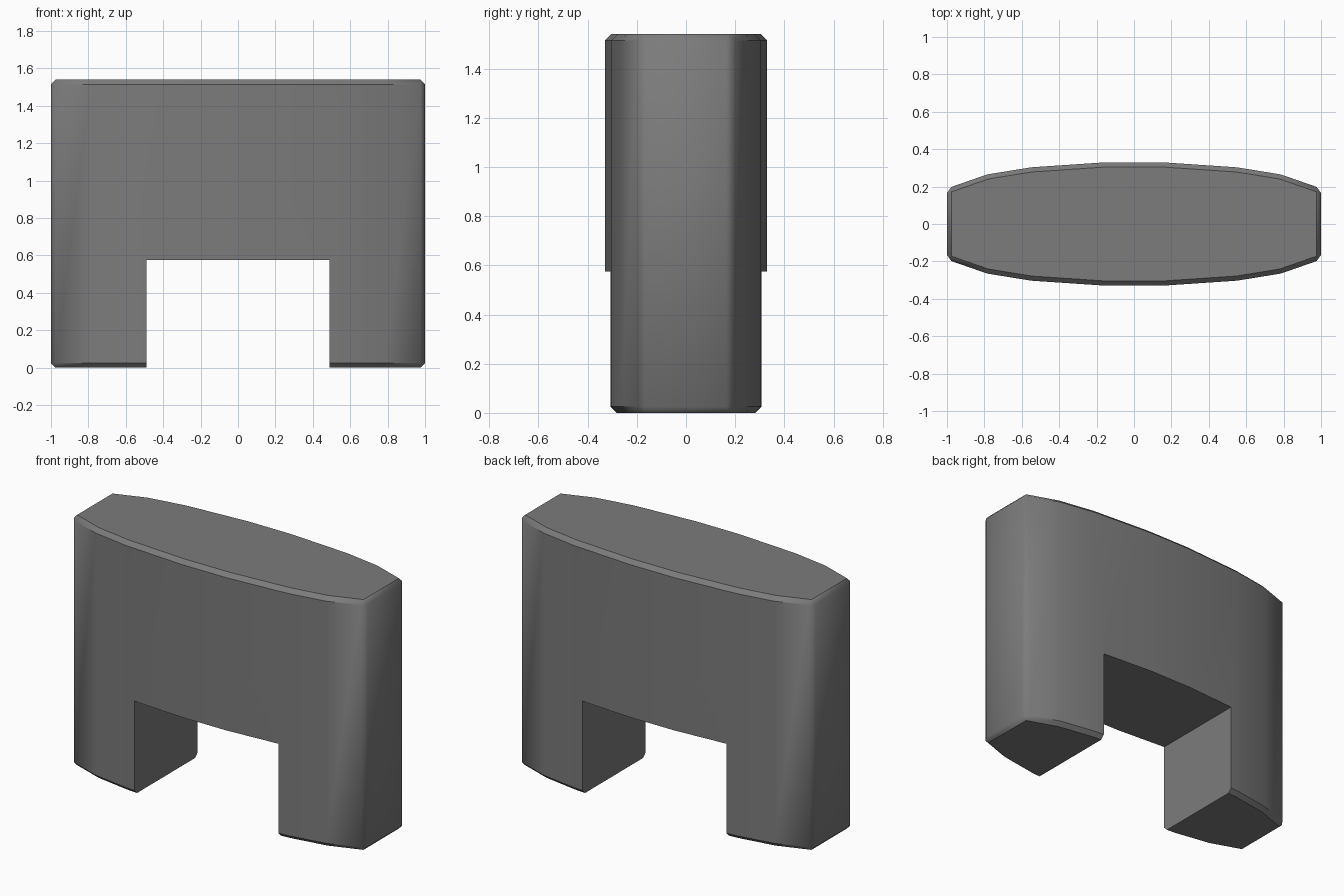
import bpy
import bmesh
import math

cube = bpy.data.objects.get("Cube")
if cube:
    bpy.data.objects.remove(cube, do_unlink=True)

HEIGHT, CHAMFER = 1.54, 0.025
NOTCH_HALF, NOTCH_TOP = 0.49, 0.575

grey = bpy.data.materials.new("mid grey")
grey.use_nodes = True
grey.diffuse_color = (0.2, 0.2, 0.2, 1)
grey.node_tree.nodes["Principled BSDF"].inputs["Base Color"].default_value = grey.diffuse_color


def make_object(name, bm):
    bmesh.ops.recalc_face_normals(bm, faces=bm.faces)
    mesh = bpy.data.meshes.new(name)
    bm.to_mesh(mesh)
    bm.free()
    mesh.materials.append(grey)
    obj = bpy.data.objects.new(name, mesh)
    bpy.context.collection.objects.link(obj)
    return obj


# Bowed outline: one quarter, mirrored to all four
quarter = [(1.0, 0.19), (0.785, 0.265), (0.55, 0.303), (0.15, 0.33)]
half = quarter + [(-x, y) for x, y in reversed(quarter)]
outline = half + [(-x, -y) for x, y in half]

# Body: extruded outline with chamfered rims and end corners
bm = bmesh.new()
base = bm.faces.new([bm.verts.new((x, y, 0)) for x, y in outline])
top = bmesh.ops.extrude_face_region(bm, geom=[base], use_keep_orig=True)
bmesh.ops.translate(bm, vec=(0, 0, HEIGHT),
                    verts=[g for g in top["geom"] if isinstance(g, bmesh.types.BMVert)])
bmesh.ops.recalc_face_normals(bm, faces=bm.faces)
edges = []
for e in bm.edges:
    a, b = e.verts
    upright = abs(a.co.z - b.co.z) > 0.1
    if not upright or abs(a.co.x) > 0.99:
        edges.append(e)
bmesh.ops.bevel(bm, geom=edges, offset=CHAMFER, segments=1, affect='EDGES')
body = make_object("arched_block", bm)

# Square notch between the two legs
bm = bmesh.new()
bmesh.ops.create_cube(bm, size=1)
bmesh.ops.scale(bm, vec=(2 * NOTCH_HALF, 2, 2 * NOTCH_TOP), verts=bm.verts)
cutter = make_object("notch_cutter", bm)
cutter.hide_render = True
cutter.hide_viewport = True

cut = body.modifiers.new("notch", 'BOOLEAN')
cut.operation = 'DIFFERENCE'
cut.solver = 'EXACT'
cut.object = cutter

bpy.context.view_layer.objects.active = body
body.select_set(True)
bpy.ops.object.modifier_apply(modifier=cut.name)
bpy.data.objects.remove(cutter, do_unlink=True)
bpy.ops.object.shade_smooth_by_angle(angle=math.radians(40))
